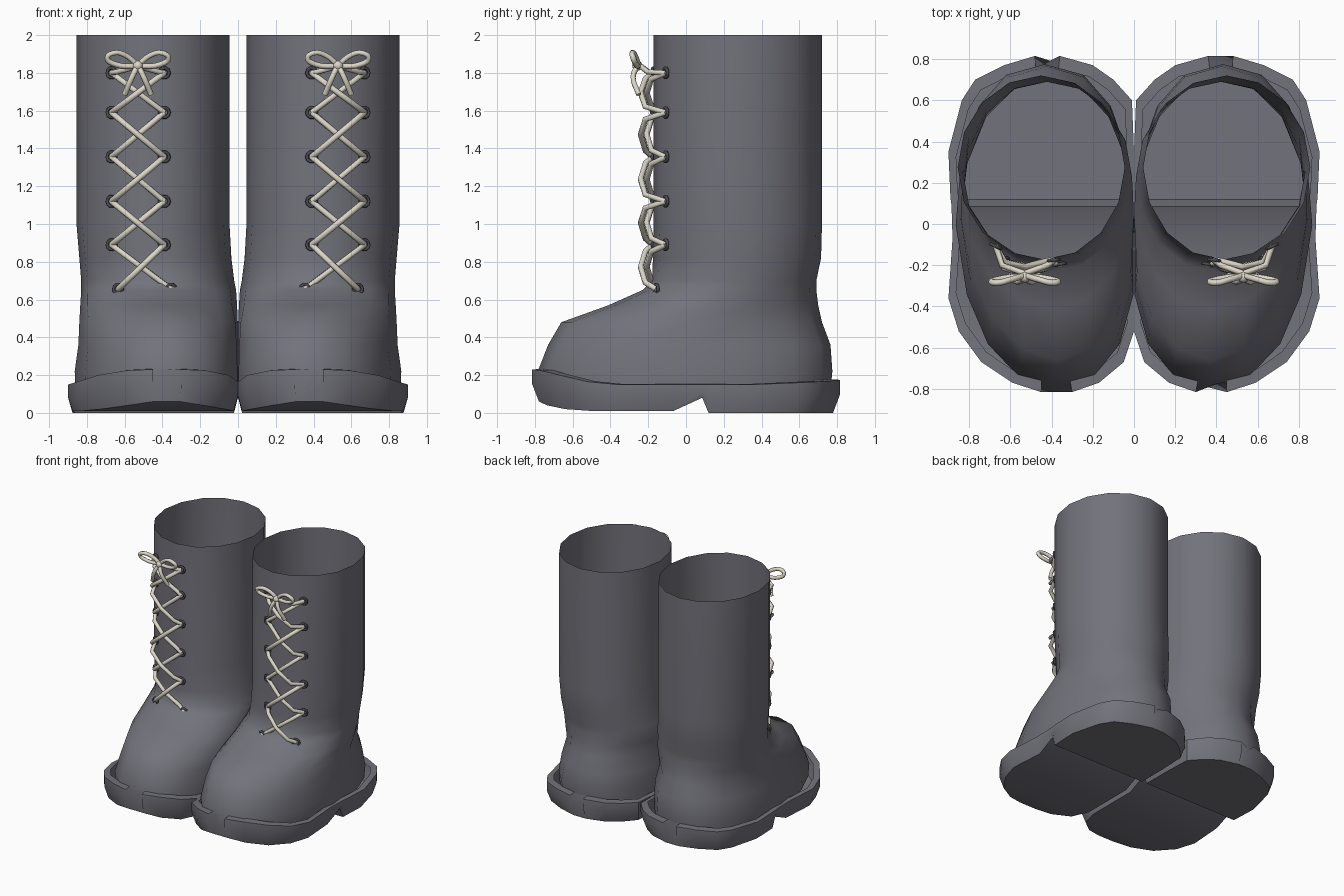
import bpy, bmesh, math

if "Cube" in bpy.data.objects:
    bpy.data.objects.remove(bpy.data.objects["Cube"])

def material(name, col):
    m = bpy.data.materials.new(name)
    m.diffuse_color = (*col, 1)
    m.use_nodes = True
    m.node_tree.nodes["Principled BSDF"].inputs["Base Color"].default_value = m.diffuse_color
    return m

LEATHER = material("grey_leather", (0.17, 0.17, 0.20))
METAL = material("dark_metal", (0.07, 0.07, 0.08))
CORD = material("cream_cord", (0.72, 0.68, 0.58))

def loft(name, rings, closed, caps, angle):
    """Bridge equal rings of points; optionally fill both end rings."""
    bm = bmesh.new()
    vs = [[bm.verts.new(p) for p in r] for r in rings]
    n = len(vs[0])
    for a, b in zip(vs, vs[1:]):
        for i in range(n if closed else n - 1):
            j = (i + 1) % n
            bm.faces.new((a[i], a[j], b[j], b[i]))
    if caps:
        bm.faces.new(vs[0])
        bm.faces.new(vs[-1])
    bmesh.ops.recalc_face_normals(bm, faces=bm.faces)
    me = bpy.data.meshes.new(name)
    bm.to_mesh(me)
    bm.free()
    ob = bpy.data.objects.new(name, me)
    bpy.context.collection.objects.link(ob)
    me.materials.append(LEATHER)
    bpy.ops.object.select_all(action='DESELECT')
    ob.select_set(True)
    bpy.context.view_layer.objects.active = ob
    bpy.ops.object.shade_smooth_by_angle(angle=math.radians(angle))
    return ob

def tube(name, paths, s, r, smooth=False):
    """Round cord along one or more paths, mirrored by the sign s."""
    cu = bpy.data.curves.new(name, 'CURVE')
    cu.dimensions = '3D'
    cu.bevel_depth, cu.bevel_resolution, cu.use_fill_caps = r, 1, True
    cu.resolution_u = 4
    for pts in paths:
        if smooth:
            sp = cu.splines.new('BEZIER')
            sp.bezier_points.add(len(pts) - 1)
            for bp, (x, y, z) in zip(sp.bezier_points, pts):
                bp.co = (s * x, y, z)
                bp.handle_left_type = bp.handle_right_type = 'AUTO'
        else:
            sp = cu.splines.new('POLY')
            sp.points.add(len(pts) - 1)
            for p, (x, y, z) in zip(sp.points, pts):
                p.co = (s * x, y, z, 1)
    cu.materials.append(CORD)
    ob = bpy.data.objects.new(name, cu)
    bpy.context.collection.objects.link(ob)
    return ob

# z, front y, back y, inner x, outer x, roundness
UPPER = [(0.12, -0.775, 0.765, 0.00, 0.86, 2.3), (0.22, -0.785, 0.775, 0.00, 0.865, 2.3),
         (0.36, -0.73, 0.765, 0.00, 0.845, 2.2), (0.48, -0.66, 0.72, 0.00, 0.84, 2.0),
         (0.57, -0.41, 0.70, 0.005, 0.835, 2.0), (0.65, -0.23, 0.69, 0.01, 0.83, 2.0),
         (0.70, -0.18, 0.69, 0.02, 0.83, 2.0), (0.82, -0.175, 0.715, 0.035, 0.84, 2.0),
         (1.0, -0.172, 0.72, 0.045, 0.855, 2.0), (2.0, -0.172, 0.72, 0.045, 0.855, 2.0)]

# y, inner x, outer x, bottom z, top z
SOLE = [(-0.815, 0.30, 0.45, 0.06, 0.23), (-0.77, 0.17, 0.59, 0.04, 0.225),
        (-0.67, 0.05, 0.74, 0.02, 0.20), (-0.52, 0.0, 0.85, 0.01, 0.165),
        (-0.36, 0.0, 0.90, 0.01, 0.15), (-0.07, 0.0, 0.88, 0.01, 0.15),
        (0.09, 0.0, 0.885, 0.08, 0.15), (0.125, 0.0, 0.89, 0.0, 0.15),
        (0.35, 0.0, 0.90, 0.0, 0.15), (0.60, 0.01, 0.835, 0.0, 0.16),
        (0.70, 0.10, 0.77, 0.0, 0.165), (0.77, 0.20, 0.63, 0.0, 0.17),
        (0.815, 0.36, 0.48, 0.0, 0.175)]

ROWS = [0.655, 0.89, 1.12, 1.355, 1.59, 1.80]

def eyelet_pos(row, side):
    x = 0.53 + side * 0.14 - (0.035 if row == 0 else 0)
    y = 0.274 - 0.446 * math.sqrt(1 - ((x - 0.45) / 0.405) ** 2)
    return x, y - (0.035 if row == 0 else 0.008), ROWS[row]

def upper_ring(z, yf, yb, xl, xr, n, s, sides=16):
    pts = []
    for i in range(sides):
        a = math.tau * i / sides
        c, d = math.cos(a), math.sin(a)
        x = (xl + xr) / 2 + (xr - xl) / 2 * math.copysign(abs(c) ** (2 / n), c)
        y = (yf + yb) / 2 + (yb - yf) / 2 * math.copysign(abs(d) ** (2 / n), d)
        x = max(0.001, x - 0.06 * max(0, -y) / 0.8)     # toe leans inward
        pts.append((s * x, y, z))
    return pts

def sole_section(y, xl, xr, zb, zt, s):
    k = 0.97
    def at(x, q, z):     # q scales about the sole centre
        return (s * max(0.0, 0.43 + (x - 0.43) * q), y * (1 + (q - 1) * 0.9), z)
    mid = zb + (zt - zb) * 0.55
    return [at(xl, 0.92, zt + 0.003), at(xl, 1, zt), at(xl, 1, mid), at(xl, k - 0.02, zb),
            at(xr, k - 0.02, zb), at(xr, 1, mid), at(xr, 1, zt), at(xr, 0.92, zt + 0.003)]

for s, tag in ((-1, "left"), (1, "right")):
    # Open leather upper and stepped sole
    loft(tag + "_boot_upper", [upper_ring(*r, s) for r in UPPER], True, False, 50)
    loft(tag + "_boot_sole", [sole_section(*r, s) for r in SOLE], False, True, 35)

    # Eyelet rings facing outward from the shaft
    for row in range(6):
        for side in (-1, 1):
            x, y, z = eyelet_pos(row, side)
            yaw = math.atan2((x - 0.45) / 0.164, 0.44 / 0.2 * 1.0) * 0.8
            bpy.ops.mesh.primitive_torus_add(location=(s * x, y, z), major_radius=0.026,
                rotation=(math.pi / 2, 0, s * yaw), minor_radius=0.009,
                major_segments=10, minor_segments=6)
            ob = bpy.context.object
            ob.name = f"{tag}_eyelet"
            ob.data.materials.append(METAL)
            bpy.ops.object.shade_smooth()

    # Criss-cross laces, one strand passing over the other
    strands = []
    for row in range(5):
        for side in (-1, 1):
            a, b = eyelet_pos(row, side), eyelet_pos(row + 1, -side)
            path = [a]
            for t in (0.15, 0.5, 0.85):
                depth = -0.24 if (side > 0) == (row % 2 == 0) else -0.208
                y = depth if t == 0.5 else depth + 0.025
                path.append((a[0] + (b[0] - a[0]) * t, y, a[2] + (b[2] - a[2]) * t))
            strands.append(path + [b])
    tube(tag + "_laces", strands, s, 0.016)

    # Bow: two loops, two tails and ties to the top eyelets
    loops, ties = [], []
    for e in (-1, 1):
        def p(x, y, z):
            return (0.53 + e * x, y, z)
        loops.append([p(0, -0.25, 1.84), p(0.07, -0.27, 1.895), p(0.13, -0.285, 1.905),
                      p(0.162, -0.28, 1.88), p(0.12, -0.265, 1.845), p(0, -0.25, 1.835)])
        loops.append([p(0, -0.255, 1.84), p(0.03, -0.28, 1.78), p(0.07, -0.25, 1.685)])
        ties.append([eyelet_pos(5, e), p(0.11, -0.20, 1.805), p(0, -0.24, 1.835)])
    tube(tag + "_bow", loops, s, 0.015, True)
    tube(tag + "_bow_ties", ties, s, 0.015)
    bpy.ops.mesh.primitive_uv_sphere_add(segments=10, ring_count=6, radius=0.027,
                                         location=(s * 0.53, -0.258, 1.838))
    bpy.context.object.name = tag + "_bow_knot"
    bpy.context.object.data.materials.append(CORD)
    bpy.ops.object.shade_smooth()
